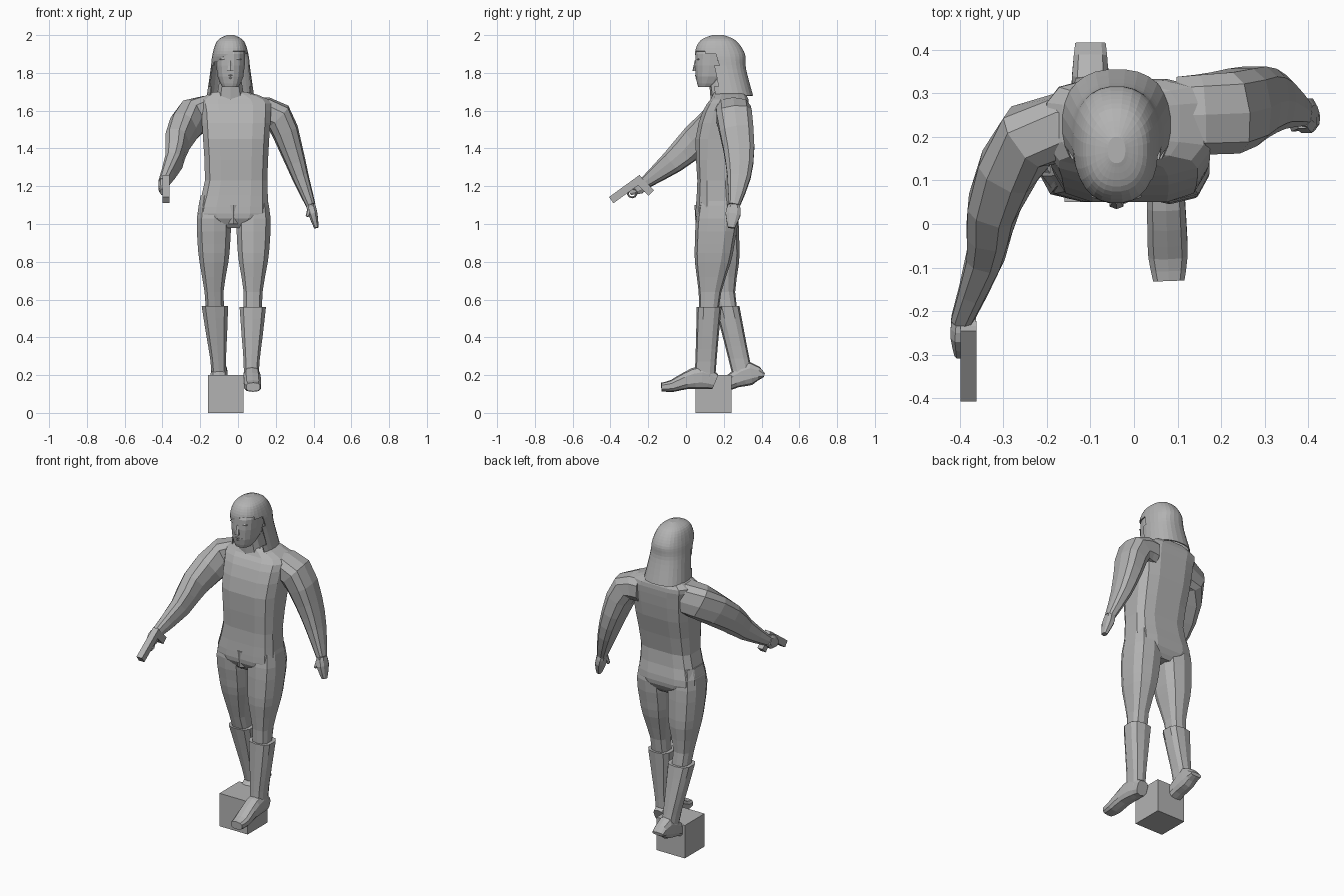
import bpy, bmesh, math
from mathutils import Vector, Matrix

cube = bpy.data.objects.get("Cube")
if cube:
    bpy.data.objects.remove(cube, do_unlink=True)

grey = bpy.data.materials.new("plain_grey")
grey.use_nodes = True
grey.diffuse_color = (.45, .45, .45, 1)
grey.node_tree.nodes["Principled BSDF"].inputs["Base Color"].default_value = grey.diffuse_color

X, Y, Z = Matrix.Identity(3)


def finish(name, bm):
    bmesh.ops.recalc_face_normals(bm, faces=bm.faces)
    mesh = bpy.data.meshes.new(name)
    bm.to_mesh(mesh)
    bm.free()
    mesh.materials.append(grey)
    obj = bpy.data.objects.new(name, mesh)
    bpy.context.collection.objects.link(obj)
    return obj


def ring(centre, wide, deep):
    """One cross-section: its centre and two half sizes."""
    return Vector((*centre, wide, deep))


def level_ring(x, y, z, wide, deep):
    return ring((x, y, z), wide, deep)


def smooth_path(rings, steps):
    """Add in-between rings on a curve through the given ones."""
    path = []
    last = len(rings) - 1
    for i in range(last):
        before, a, b, after = (rings[min(max(k, 0), last)] for k in range(i - 1, i + 3))
        for step in range(steps):
            t = step / steps
            bend = (b - before) * (t * (1 - t) ** 2) - (after - a) * (t * t * (1 - t))
            ease = t * t * (3 - 2 * t)
            path.append(a + (b - a) * ease + bend / 2)
    return path + [rings[last]]


def outline(sides, square):
    """Rounded polygon that reaches exactly one unit both ways."""
    angles = [math.tau * (k + .5) / sides for k in range(sides)]
    columns = [[math.copysign(abs(f(a)) ** square, f(a)) for a in angles]
               for f in (math.cos, math.sin)]
    return list(zip(*([v / max(col) for v in col] for col in columns)))


def loft(name, rings, ref=X, level=False, sides=10, square=.7, steps=2, keep=None):
    """Skin the rings; ref is the direction of their first half size."""
    bm = bmesh.new()
    path = smooth_path(rings, steps)
    points = [Vector(r[:3]) for r in path]
    loops = []
    for i, section in enumerate(path):
        ahead, behind = points[min(i + 1, len(points) - 1)], points[max(i - 1, 0)]
        along = Z if level else (ahead - behind).normalized()
        u = (ref - along * ref.dot(along)).normalized()
        v = along.cross(u)
        loops.append([bm.verts.new(points[i] + u * c * section[3] + v * s * section[4])
                      for c, s in outline(sides, square)])
    for low, high in zip(loops, loops[1:]):
        for k in range(sides):
            bm.faces.new((low[k - 1], low[k], high[k], high[k - 1]))
    bm.faces.new(loops[0])
    bm.faces.new(loops[-1])
    if keep:
        hidden = [f for f in bm.faces if not keep(f.calc_center_median())]
        bmesh.ops.delete(bm, geom=hidden, context='FACES')
    return finish(name, bm)


def box(name, centre, size, tilt=0):
    bm = bmesh.new()
    turn = Matrix.Rotation(math.radians(tilt), 4, 'X')
    place = Matrix.Translation(centre) @ turn @ Matrix.Diagonal((*size, 1))
    bmesh.ops.create_cube(bm, size=1, matrix=place)
    return finish(name, bm)


def leg(side, hip, knee, ankle, heel, toe, heel_half):
    """Thigh, cuffed boot shaft and foot hung on the joints."""
    hip, knee, ankle, heel, toe = map(Vector, (hip, knee, ankle, heel, toe))
    loft(side + "_leg", [
        ring(hip + Z * .12, .07, .09), ring(hip, .09, .112),
        ring(hip.lerp(knee, .35), .086, .105), ring(hip.lerp(knee, .6), .076, .095),
        ring(knee, .05, .06), ring(knee.lerp(ankle, .3), .05, .05)], level=True)
    loft(side + "_boot_shaft", [
        ring(knee.lerp(ankle, .17), .07, .066), ring(knee.lerp(ankle, .5), .056, .06),
        ring(knee.lerp(ankle, .8), .042, .056), ring(ankle, .04, .055)], level=True)
    loft(side + "_foot", [
        ring(heel, .035, heel_half), ring(heel.lerp(toe, .25) + Z * .03, .042, .062),
        ring(heel.lerp(toe, .55) + Z * .02, .045, .045),
        ring(heel.lerp(toe, .8), .045, .032), ring(toe, .036, .023)])


def arm(side, joints, tip, ref):
    """Sleeve from inside the chest to the wrist, then the hand."""
    girths = (.088, .08), (.094, .08), (.082, .062), (.062, .045), (.03, .026)
    loft(side + "_arm", [ring(j, *g) for j, g in zip(joints, girths)], ref)
    wrist, tip = Vector(joints[-1]), Vector(tip)
    loft(side + "_hand", [
        ring(wrist, .03, .024), ring(wrist.lerp(tip, .4), .04, .024),
        ring(tip, .018, .012)], ref, sides=8)


box("base_block", (-.065, .145, .1), (.19, .19, .2))

# Torso, neck and groin
loft("torso", [
    level_ring(x=-.025, y=.165, z=.98, wide=.06, deep=.08),
    level_ring(x=-.025, y=.165, z=1.03, wide=.17, deep=.112),
    level_ring(x=-.025, y=.165, z=1.09, wide=.185, deep=.113),
    level_ring(x=-.01, y=.16, z=1.23, wide=.165, deep=.1),
    level_ring(x=-.01, y=.18, z=1.45, wide=.175, deep=.13),
    level_ring(x=-.01, y=.21, z=1.6, wide=.185, deep=.12),
    level_ring(x=-.02, y=.23, z=1.66, wide=.18, deep=.1),
    level_ring(x=-.04, y=.23, z=1.7, wide=.09, deep=.08)],
    level=True, sides=12, square=.55)
loft("neck", [
    level_ring(x=-.04, y=.21, z=1.66, wide=.075, deep=.08),
    level_ring(x=-.04, y=.18, z=1.78, wide=.055, deep=.06)], level=True)
loft("groin", [
    level_ring(x=-.025, y=.1, z=1.1, wide=.05, deep=.055),
    level_ring(x=-.025, y=.1, z=1, wide=.025, deep=.05)], level=True, sides=6)

# Limbs
leg("left", hip=(.083, .165, 1.03), knee=(.08, .127, .64), ankle=(.07, .1, .18),
    heel=(.07, .155, .165), toe=(.08, -.13, .137), heel_half=.042)
leg("right", hip=(-.128, .165, 1.03), knee=(-.127, .2, .64), ankle=(-.1, .3, .2),
    heel=(-.1, .415, .2), toe=(-.1, .13, .12), heel_half=.01)
arm("left", [(.1, .25, 1.59), (.21, .255, 1.57), (.28, .28, 1.4), (.33, .28, 1.25),
             (.385, .255, 1.1)], tip=(.415, .24, .98), ref=Y)
arm("right", [(-.1, .22, 1.59), (-.235, .205, 1.57), (-.32, .05, 1.44), (-.34, -.07, 1.33),
              (-.395, -.22, 1.215)], tip=(-.4, -.3, 1.17), ref=Z)
loft("left_thumb", [ring((.385, .235, 1.1), .016, .014), ring((.366, .22, 1.04), .008, .008)],
     ref=Y, sides=6)

# Pistol
box("pistol_barrel", (-.38, -.315, 1.185), (.037, .2, .04), tilt=36)
box("pistol_grip", (-.38, -.22, 1.2), (.035, .042, .1), tilt=45)
bpy.ops.mesh.primitive_torus_add(
    location=(-.38, -.285, 1.165), rotation=(0, math.pi / 2, 0), major_radius=.024,
    minor_radius=.005, major_segments=10, minor_segments=4)
guard = bpy.context.object
guard.name = "trigger_guard"
guard.data.materials.append(grey)

# Head and face
mid = -.04
loft("head", [
    level_ring(mid, y=.11, z=1.725, wide=.042, deep=.045),
    level_ring(mid, y=.14, z=1.78, wide=.068, deep=.088),
    level_ring(mid, y=.155, z=1.9, wide=.078, deep=.105),
    level_ring(mid, y=.165, z=1.96, wide=.06, deep=.08)],
    level=True, sides=16, square=.85)
loft("nose", [
    level_ring(mid, y=.06, z=1.865, wide=.008, deep=.014),
    level_ring(mid, y=.05, z=1.81, wide=.016, deep=.016)], level=True, sides=6)


def face_ridge(name, x, y, z, half, thick):
    """A thin bar that bows forward and tapers to both ends."""
    loft(name, [ring((x + s * half, y + abs(s) * .008, z), thick * (1.2 - abs(s)), .01)
                for s in (-1, 0, 1)], ref=Z, sides=6)


face_ridge("upper_lip", mid, y=.058, z=1.786, half=.026, thick=.006)
face_ridge("lower_lip", mid, y=.06, z=1.773, half=.022, thick=.006)
for side in (-1, 1):
    face_ridge("brow", mid + side * .033, y=.064, z=1.872, half=.022, thick=.006)

# Long hair, open over the face with a parted fringe
parting = .01
hair = loft("hair", [
    level_ring(mid, y=.23, z=1.68, wide=.125, deep=.125),
    level_ring(mid, y=.2, z=1.82, wide=.105, deep=.118),
    level_ring(mid, y=.18, z=1.9, wide=.095, deep=.132),
    level_ring(mid, y=.17, z=1.97, wide=.07, deep=.095),
    level_ring(mid, y=.17, z=2, wide=.02, deep=.03)],
    level=True, sides=28, square=.85, steps=5,
    keep=lambda c: c.z > 1.925 - .55 * abs(c.x - parting) or (c.z > 1.685 and c.y > .16))
shell = hair.modifiers.new("thickness", 'SOLIDIFY')
shell.thickness = .006
